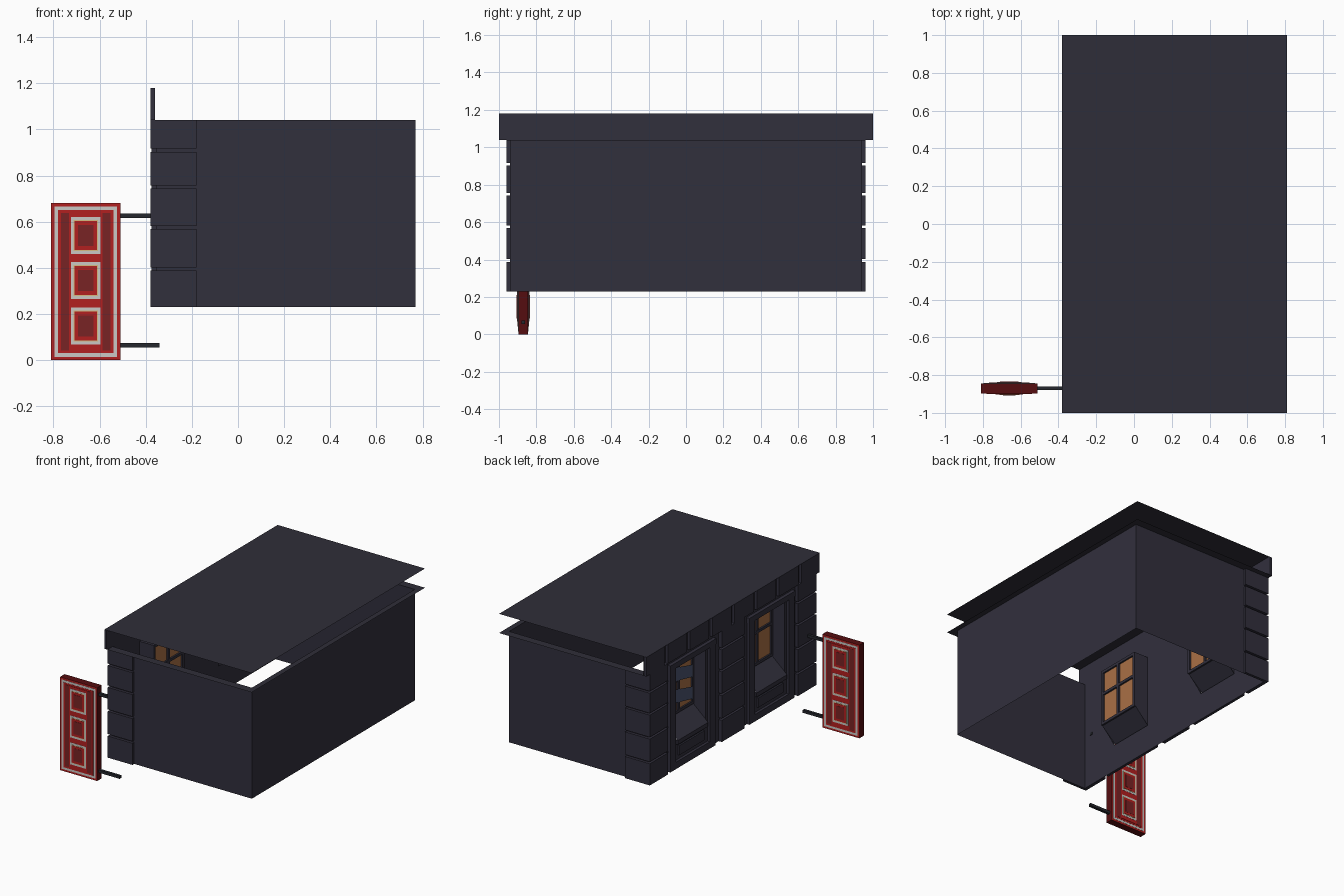
import bpy, math

if "Cube" in bpy.data.objects:
    bpy.data.objects.remove(bpy.data.objects["Cube"])


def mat(name, c):
    m = bpy.data.materials.new(name)
    m.diffuse_color = (*c, 1)
    m.use_nodes = True
    m.node_tree.nodes["Principled BSDF"].inputs["Base Color"].default_value = m.diffuse_color
    return m


WALL = mat("dark slate", (0.031, 0.029, 0.046))
ROOF = mat("roof slate", (0.028, 0.027, 0.040))
ORANGE = mat("warm orange glass", (0.40, 0.16, 0.06))
BLUE = mat("blue grey glass", (0.07, 0.09, 0.16))
RED = mat("bright red", (0.45, 0.014, 0.014))
FIELD = mat("dull red", (0.19, 0.017, 0.018))
SIDE = mat("deep red", (0.09, 0.004, 0.005))
PALE = mat("pale grey", (0.60, 0.58, 0.56))
CREAM = mat("cream yellow", (0.68, 0.50, 0.22))
METAL = mat("black metal", (0.018, 0.020, 0.026))


def mesh(name, verts, faces, m):
    me = bpy.data.meshes.new(name)
    me.from_pydata(verts, [], faces)
    me.materials.append(m)
    ob = bpy.data.objects.new(name, me)
    bpy.context.collection.objects.link(ob)
    return ob


def box(name, x0, x1, y0, y1, z0, z1, m):
    v = [(x, y, z) for x in (x0, x1) for y in (y0, y1) for z in (z0, z1)]
    f = [(0, 1, 3, 2), (4, 6, 7, 5), (0, 4, 5, 1),
         (2, 3, 7, 6), (0, 2, 6, 4), (1, 5, 7, 3)]
    return mesh(name, v, f, m)


def quad(name, pts, m):
    return mesh(name, pts, [tuple(range(len(pts)))], m)


ZB, ZT, ZR = 0.23, 1.04, 1.18       # wall bottom, wall top, roof
XF, XW, XB = -0.38, -0.355, 0.77    # facade front, facade wall, rear wall

# plain walls (thin sheets, building is hollow and open below)
for s, n in ((-1, "front"), (1, "back")):
    y = 0.94 * s
    p = [(XW, y, ZB), (XB, y, ZB), (XB, y, ZT), (XW, y, ZT)]
    quad(n + "_wall", p if s < 0 else p[::-1], WALL)
quad("right_wall", [(XB, -.94, ZB), (XB, .94, ZB), (XB, .94, ZT), (XB, -.94, ZT)], WALL)

# roof sheet and thin eaves ledge
quad("roof", [(XF, -1, ZR), (.81, -1, ZR), (.81, 1, ZR), (XF, 1, ZR)], ROOF)
quad("eaves_right", [(XB, -1, ZT), (.81, -1, ZT), (.81, 1, ZT), (XB, 1, ZT)], ROOF)
for s, n in ((-1, "front"), (1, "back")):
    a, b = sorted((.94 * s, s))
    quad("eaves_" + n, [(XF, a, ZT), (XB, a, ZT), (XB, b, ZT), (XF, b, ZT)], ROOF)

# parapet panels separated by narrow grooves
cuts = [-1] + [0.257 * k for k in range(-3, 4)] + [1]
for i in range(8):
    a = cuts[i] + (0.018 if i else 0)
    b = cuts[i + 1] - (0.018 if i < 7 else 0)
    box("parapet_panel", XF, XW - .005, a, b, ZT, ZR, WALL)
quad("parapet_back", [(XW, -1, ZT), (XW, -1, ZR), (XW, 1, ZR), (XW, 1, ZT)], WALL)

# stacked block piers, wrapping round the corners
levels = [ZB, 0.395, 0.575, 0.75, 0.91, ZT]
for i in range(5):
    z0 = levels[i] + (0.007 if i else 0)
    z1 = levels[i + 1] - (0.007 if i < 4 else 0)
    box("middle_pier_block", XF, XW, -.13, .13, z0, z1, WALL)
    for s in (-1, 1):
        a, b = sorted((.75 * s, .96 * s))
        box("corner_pier_block", XF, XW, a, b, z0, z1, WALL)
        a, b = sorted((.94 * s, .96 * s))
        box("corner_side_block", XW, -.18, a, b, z0, z1, WALL)

# facade wall between and around the windows
WH, W0, W1 = 0.175, 0.54, 0.96      # opening half width, glass bottom and top


def facade(name, y0, y1, z0, z1):
    quad(name, [(XW, y0, z0), (XW, y0, z1), (XW, y1, z1), (XW, y1, z0)], WALL)


for y0, y1 in ((-.94, -.455 - WH), (-.455 + WH, .455 - WH), (.455 + WH, .94)):
    facade("facade_strip", y0, y1, ZB, ZT)

SX, SZ, GX = -0.375, 0.43, -0.25    # sill lip, lip height, glass depth
for c in (-.455, .455):
    a, b = c - WH, c + WH
    facade("facade_below_window", a, b, ZB, SZ)
    facade("facade_above_window", a, b, W1, ZT)
    # deep reveal
    for y in (a, b):
        quad("window_reveal", [(XW, y, SZ), (GX, y, W0), (GX, y, W1), (XW, y, W1)], WALL)
    quad("window_head", [(XW, a, W1), (GX, a, W1), (GX, b, W1), (XW, b, W1)], WALL)
    # sloping sill with lip
    quad("window_slope", [(SX, a, SZ), (GX, a, W0), (GX, b, W0), (SX, b, SZ)], WALL)
    box("sill_lip", SX, XW, a, b, SZ - .03, SZ, WALL)
    # outer surround
    box("surround_side", SX, XW, a - .085, a - .02, ZB, 0.99, WALL)
    box("surround_side", SX, XW, b + .02, b + .085, ZB, 0.99, WALL)
    box("surround_top", XF, XW, a - .09, b + .09, 0.97, 1.01, WALL)
    box("surround_base", SX, XW, a - .02, b + .02, ZB, 0.28, WALL)
    box("apron_panel", SX + .008, XW, a + .03, b - .03, 0.31, 0.38, WALL)
    # glass and bars
    quad("window_glass", [(GX, a, W0), (GX, a, W1), (GX, b, W1), (GX, b, W0)], ORANGE)
    for y in (a + .01, c, b - .01):
        box("window_bar", GX - .012, GX + .012, y - .01, y + .01, W0, W1, WALL)
    for z in (W0 + .01, 0.78, W1 - .01):
        box("window_bar", GX - .012, GX + .012, a, b, z - .01, z + .01, WALL)
# reflecting shards on one window
for z in (.58, .74):
    quad("glass_shard", [(GX - .014, .30, z), (GX - .014, .30, z + .09),
                         (GX - .014, .61, z + .17), (GX - .014, .61, z + .07)], BLUE)

# hanging sign
box("sign_body", -.81, -.51, -.896, -.844, 0, .68, SIDE)
for z, x1 in ((.625, -.35), (.065, -.34)):
    box("sign_bracket", -.51, x1, -.88, -.86, z - .01, z + .01, METAL)


def plate(name, cx, cz, hw, hh, layer, m):
    # thin plates on both faces of the sign
    for s in (-1, 1):
        a, b = sorted((-.87 + s * .026, -.87 + s * (.0265 + .0013 * layer)))
        box(name, cx - hw, cx + hw, a, b, cz - hh, cz + hh, m)


plate("sign_rim", -.66, .34, .15, .34, 0, RED)
plate("sign_pale_frame", -.66, .34, .136, .326, 1, PALE)
plate("sign_inner_red", -.66, .34, .120, .310, 2, RED)
plate("sign_field", -.66, .34, .108, .298, 3, FIELD)
plate("sign_red_band", -.66, .34, .072, .298, 4, RED)
for z in (.54, .345, .148):
    plate("square_frame", -.66, z, .064, .080, 5, PALE)
    plate("square_trim", -.66, z, .053, .067, 6, CREAM)
    plate("square_red", -.66, z, .049, .063, 7, RED)
    plate("square_centre", -.66, z, .033, .046, 8, FIELD)
